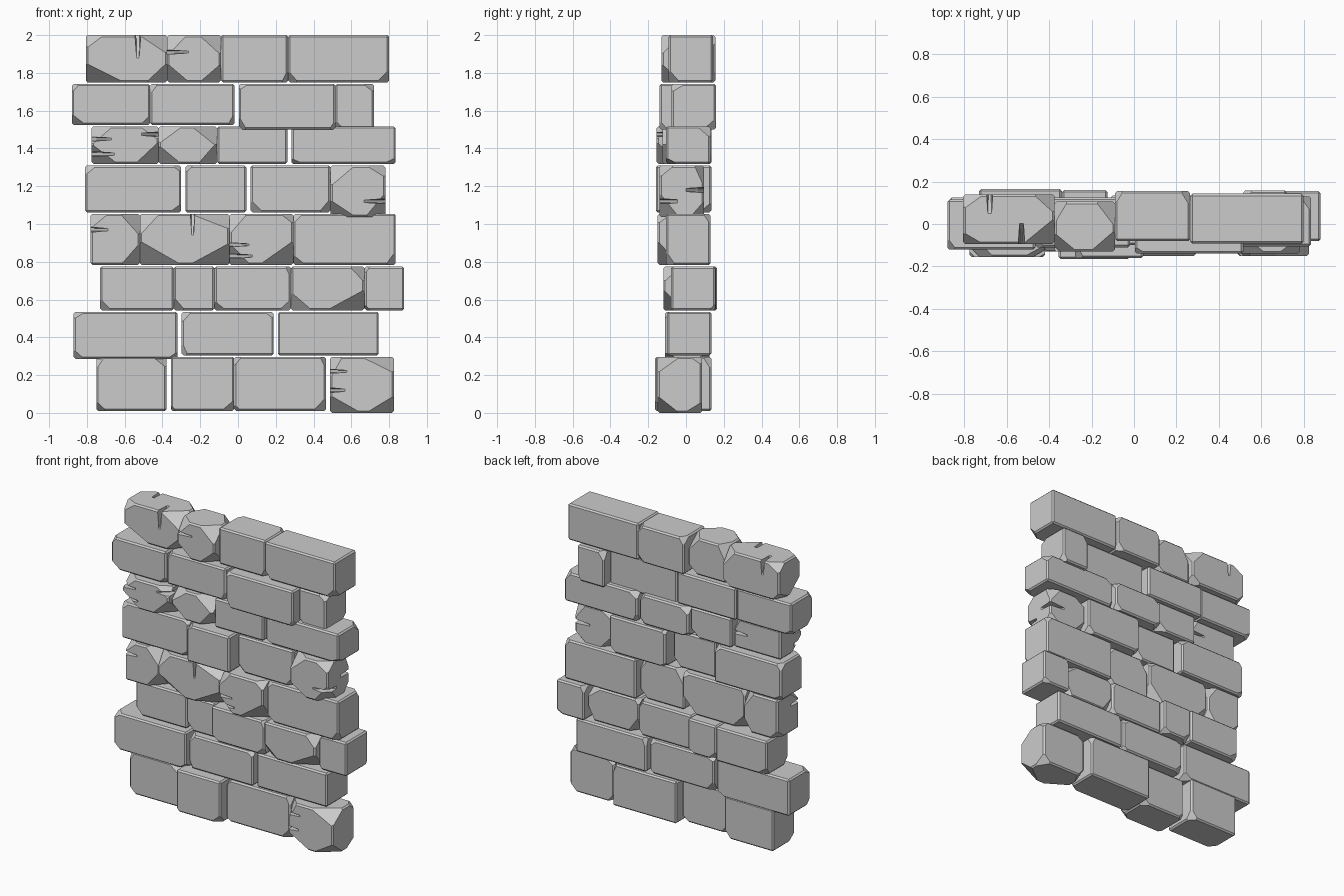
import bpy, bmesh, random
from mathutils import Vector

if "Cube" in bpy.data.objects:
    bpy.data.objects.remove(bpy.data.objects["Cube"])

random.seed(11)
rnd = random.uniform
DEPTH, GAP = .235, .011


def cut_corner(bm, lo, hi, sign, size):
    """Slice one corner off a convex block with a plane and cap it."""
    corner = Vector([hi[i] if sign[i] > 0 else lo[i] for i in range(3)])
    normal = Vector([sign[i] / size[i] for i in range(3)]).normalized()
    corner.x -= sign[0] * size[0]
    bmesh.ops.bisect_plane(bm, geom=bm.verts[:] + bm.edges[:] + bm.faces[:], dist=1e-5,
                           plane_co=corner, plane_no=normal, clear_outer=True)
    bmesh.ops.holes_fill(bm, edges=[e for e in bm.edges if e.is_boundary])


def to_object(bm, name):
    bmesh.ops.recalc_face_normals(bm, faces=bm.faces)
    mesh = bpy.data.meshes.new(name)
    bm.to_mesh(mesh)
    bm.free()
    ob = bpy.data.objects.new(name, mesh)
    bpy.context.collection.objects.link(ob)
    return ob


def carve_crack(ob, lo, hi, side, pos, face=-1):
    """Cut a tapered wedge inward from the left, right or top, on the front or back."""
    length, width = rnd(.09, .15), rnd(.014, .02)
    y0 = lo[1] - .02 if face < 0 else hi[1] + .02
    y1 = y0 - face * .14
    axis, other = (2, 0) if side == 'T' else (0, 2)
    edge, d = (lo[0], 1) if side == 'L' else (hi[axis], -1)
    bm = bmesh.new()
    for a, half, y in ((-.03, width, y0), (length, width * .3, y0), (-.03, width * .5, y1)):
        for s in (-1, 1):
            p = [0, y, 0]
            p[axis], p[other] = edge + d * a, pos + s * half
            bm.verts.new(p)
    bmesh.ops.convex_hull(bm, input=bm.verts)
    cutter = to_object(bm, "crack_cutter")
    cutter.hide_render = True
    mod = ob.modifiers.new("crack", 'BOOLEAN')
    mod.operation, mod.object, mod.solver = 'DIFFERENCE', cutter, 'EXACT'
    mesh = bpy.data.meshes.new_from_object(ob.evaluated_get(bpy.context.evaluated_depsgraph_get()))
    ob.modifiers.clear()
    ob.data = mesh
    bpy.data.objects.remove(cutter)


CORNERS = {'a': (-1, -1), 'b': (1, -1), 'c': (-1, 1), 'd': (1, 1)}  # low left ... high right


def stone(name, lo, hi, broken, cracks):
    bm = bmesh.new()
    bmesh.ops.create_cube(bm, size=1)
    for v in bm.verts:
        v.co = [lo[i] + (v.co[i] + .5) * (hi[i] - lo[i]) for i in range(3)]
    bmesh.ops.bevel(bm, geom=bm.edges[:], offset=.01, segments=1, affect='EDGES')
    # big breaks on the front of worn stones, smaller chips elsewhere
    for key, (sx, sz) in CORNERS.items():
        for sy in (-1, 1):
            if sy < 0 and key in broken:
                wide = min(.24, (hi[0] - lo[0]) * .55)
                size = (rnd(.1, wide), rnd(.1, .13), rnd(.08, .13))
            elif broken and rnd(0, 1) < .75:
                size = [rnd(.05, .12) for _ in 'xyz']
            elif rnd(0, 1) < .5:
                size = [rnd(.03, .075) for _ in 'xyz']
            else:
                continue
            cut_corner(bm, lo, hi, (sx, sy, sz), size)
    ob = to_object(bm, name)
    for crack in cracks:
        carve_crack(ob, lo, hi, *crack)


# which front corners are broken on worn stones, keyed by (course, place)
broken = {(0, 3): "abd", (2, 3): "b", (3, 0): "bd", (3, 1): "abd", (3, 2): "ab", (4, 3): "abc",
          (5, 0): "ab", (5, 1): "bcd", (7, 0): "abd", (7, 1): "abd"}
cracks = {(0, 3): [('L', .22), ('L', .12)], (3, 0): [('L', .97)], (3, 1): [('T', -.24)],
          (3, 2): [('L', .89), ('L', .83)], (4, 3): [('R', 1.12), ('R', 1.18, 1)],
          (5, 0): [('L', 1.45), ('L', 1.37), ('R', 1.475), ('R', 1.42, 1)],
          (7, 0): [('T', -.53), ('T', -.68, 1)], (7, 1): [('L', 1.91)]}
# stones that hang a little below their course
drop = {(0, 3): .01, (1, 0): .02, (4, 3): .025, (6, 2): .025, (6, 3): .025}


place = {"course": 0, "z": .01}


def course(top, seams, joints, fronts):
    """Lay one course: seams along x, '-' for an open joint, '.' for a tight one."""
    r, z = place["course"], place["z"]
    half = [0] + [GAP if j == '-' else 0 for j in joints] + [0]
    for c, front in enumerate(fronts):
        lo = (seams[c] + half[c], front, z - drop.get((r, c), 0))
        hi = (seams[c + 1] - half[c + 1], front + DEPTH, top - .008)
        stone(f"stone_course_{r + 1}_{c + 1}", lo, hi, broken.get((r, c), ""), cracks.get((r, c), []))
    place["course"], place["z"] = r + 1, top


# courses from the ground up
course(.305, (-.75, -.367, -.02, .477, .825), "-.-", (-.11, -.165, -.10, -.15))
course(.543, (-.87, -.31, .2, .745), "--", (-.11, -.11, -.10))
course(.783, (-.73, -.34, -.125, .28, .67, .88), "....", (-.07, -.075, -.115, -.12, -.08))
course(1.062, (-.78, -.52, -.045, .293, .835), "...", (-.115, -.13, -.15, -.105))
course(1.318, (-.81, -.29, .055, .49, .78), "--.", (-.11, -.16, -.1, -.14))
course(1.525, (-.775, -.42, -.11, .272, .835), "..-", (-.155, -.125, -.1, -.105))
course(1.75, (-.88, -.465, -.007, .515, .72), ".-.", (-.12, -.11, -.14, -.077))
course(2.008, (-.805, -.375, -.09, .265, .8), "...", (-.095, -.13, -.08, -.092))
